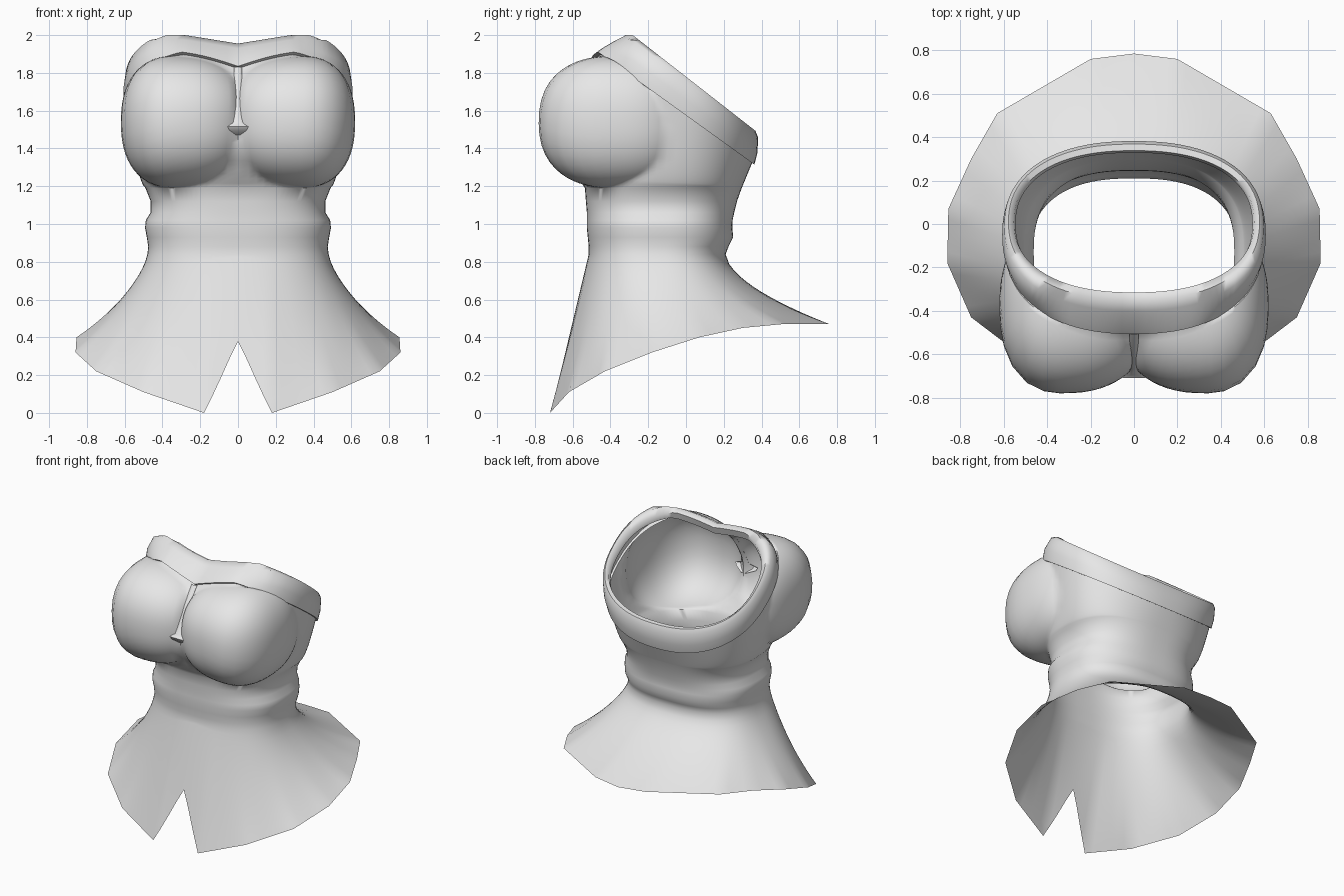
import bpy, bmesh, math
from mathutils import Vector

if "Cube" in bpy.data.objects:
    bpy.data.objects.remove(bpy.data.objects["Cube"])

N = 96                                   # columns around the garment
ANG = [2 * math.pi * i / N for i in range(N)]   # 0 = front, pi = back

cloth = bpy.data.materials.new("grey cloth")
cloth.diffuse_color = (0.8, 0.8, 0.8, 1)
cloth.use_nodes = True
cloth.node_tree.nodes["Principled BSDF"].inputs["Base Color"].default_value = cloth.diffuse_color


def spow(v, p):
    return math.copysign(abs(v) ** p, v)


def ring(hx, yf, yb, zfun, p=0.87):
    """Rounded closed loop; zfun gives the height from x and y."""
    pts = []
    for t in ANG:
        x = hx * spow(math.sin(t), p)
        y = (yf + yb) / 2 - (yb - yf) / 2 * spow(math.cos(t), p)
        pts.append(Vector((x, y, zfun(x, y))))
    return pts


def flat(z):
    return lambda x, y: z


def loft(name, rows, closed=True, angle=60):
    bm = bmesh.new()
    vs = [[bm.verts.new(p) for p in r] for r in rows]
    n = len(rows[0])
    for a, b in zip(vs, vs[1:]):
        for i in range(n if closed else n - 1):
            j = (i + 1) % n
            bm.faces.new((a[i], a[j], b[j], b[i]))
    me = bpy.data.meshes.new(name)
    bm.to_mesh(me)
    bm.free()
    me.materials.append(cloth)
    ob = bpy.data.objects.new(name, me)
    bpy.context.collection.objects.link(ob)
    bpy.context.view_layer.objects.active = ob
    ob.select_set(True)
    bpy.ops.object.shade_smooth_by_angle(angle=math.radians(angle))
    ob.select_set(False)
    return ob


# --- flared skirt with a front notch ---
HEM = [(0, 0, -.715, 0), (15, .18, -.72, 0), (37.5, .5, -.62, .11),
       (60, .75, -.43, .22), (78.75, .86, -.18, .32), (97.5, .855, .07, .40),
       (112.5, .75, .3, .45), (127.5, .63, .51, .47), (165, .2, .76, .47),
       (180, 0, .785, .46)]


def hem_point(t):
    d = math.degrees(t)
    s = 1 if d <= 180 else -1
    d = min(d, 360 - d)
    for a, b in zip(HEM, HEM[1:]):
        if d <= b[0] + 1e-6:
            k = (d - a[0]) / (b[0] - a[0])
            q = Vector(a[1:]).lerp(Vector(b[1:]), k)
            return Vector((s * q.x, q.y, q.z))


waist = ring(.48, -.515, .21, flat(.84), .8)
hem = [hem_point(t) for t in ANG]
soft = [sum((hem[(i + k) % N] for k in range(-4, 5)), Vector()) / 9 for i in range(N)]
skirt = []
for k in range(15):
    row = []
    for t, w, h, s in zip(ANG, waist, hem, soft):
        d = math.degrees(min(t, 2 * math.pi - t))
        f = (k / 14) ** 1.3 * min(1, .55 + .45 * d / 15)   # notch cuts the front short
        g = f ** (1 - .42 * math.sin(t / 2))               # more flare toward the back
        m = s.lerp(h, f * f) if d > 20 else h
        q = w.lerp(m, f)
        q.z = w.z + (m.z - w.z) * g
        row.append(q)
    skirt.append(row)

# --- gathered waist ---
WAIST = [(.88, .475, -.515, .225), (.93, .483, -.52, .25),
         (.98, .492, -.525, .245), (1.02, .488, -.525, .247), (1.06, .463, -.525, .255),
         (1.12, .462, -.53, .27), (1.19, .49, -.535, .295)]
folds = [ring(hx, yf, yb, flat(z), .8) for z, hx, yf, yb in WAIST]


# --- bodice with two hollow cups pushed out of the wall ---
def low_edge(x, y):
    dip = max(0, 1 - abs(x) / .3) if y < 0 else 0
    return 1.575 - .72 * y - .105 * dip


def high_edge(x, y):
    dip = max(0, 1 - abs(x) / .28) if y < 0 else 0
    return min(2.0, 1.78 - .78 * y) - .045 * dip


def cup(p):
    s = -1 if p.x < 0 else 1
    c = Vector((.33 * s, -.38, 1.54))
    d = p - c
    rad = (.29 if d.x * s > 0 else .42, .40, .35)   # wider on the inner side
    e = sum(abs(d[i] / rad[i]) ** 2.35 for i in range(3)) ** (1 / 2.35)
    if 0 < e < 1:
        k = 1 / e
        if d.x * s < 0:                       # stop at the middle crease
            k = min(k, .33 / abs(d.x))
        return c + d * max(k, 1)
    return p


base = folds[-1]
top = ring(.585, -.49, .35, low_edge)
bodice = []
ROWS = 26
for k in range(1, ROWS + 1):
    f = k / ROWS
    row = []
    for t, a, b in zip(ANG, base, top):
        q = a.lerp(b, f)
        q.x = a.x + (b.x - a.x) * f ** .6
        q.y -= .15 * math.sin(math.pi * f) * max(0, math.cos(t)) ** 2
        row.append(cup(q) if k < ROWS else q)
    bodice.append(row)
loft("garment_body", skirt[::-1] + folds + bodice)

# --- rolled band along the top edge ---
band = [top,
        ring(.600, -.507, .362, low_edge),
        ring(.607, -.475, .378, lambda x, y: .6 * low_edge(x, y) + .4 * high_edge(x, y)),
        ring(.597, -.40, .382, lambda x, y: high_edge(x, y) - .025),
        ring(.578, -.35, .368, high_edge),
        ring(.553, -.315, .338, lambda x, y: high_edge(x, y) - .02),
        ring(.545, -.33, .328, lambda x, y: high_edge(x, y) - .07)]
loft("top_band", band)

# --- narrow gathered strip between the cups ---
STRIP = [(1.83, -.51, .022), (1.72, -.60, .02), (1.6, -.67, .02),
         (1.535, -.695, .028), (1.515, -.71, .09), (1.495, -.70, .08), (1.47, -.67, .015)]
loft("center_gather",
     [[Vector((-w, y + .01, z)), Vector((-w * .5, y, z)), Vector((w * .5, y, z)),
       Vector((w, y + .01, z))] for z, y, w in STRIP[::-1]], closed=False)
